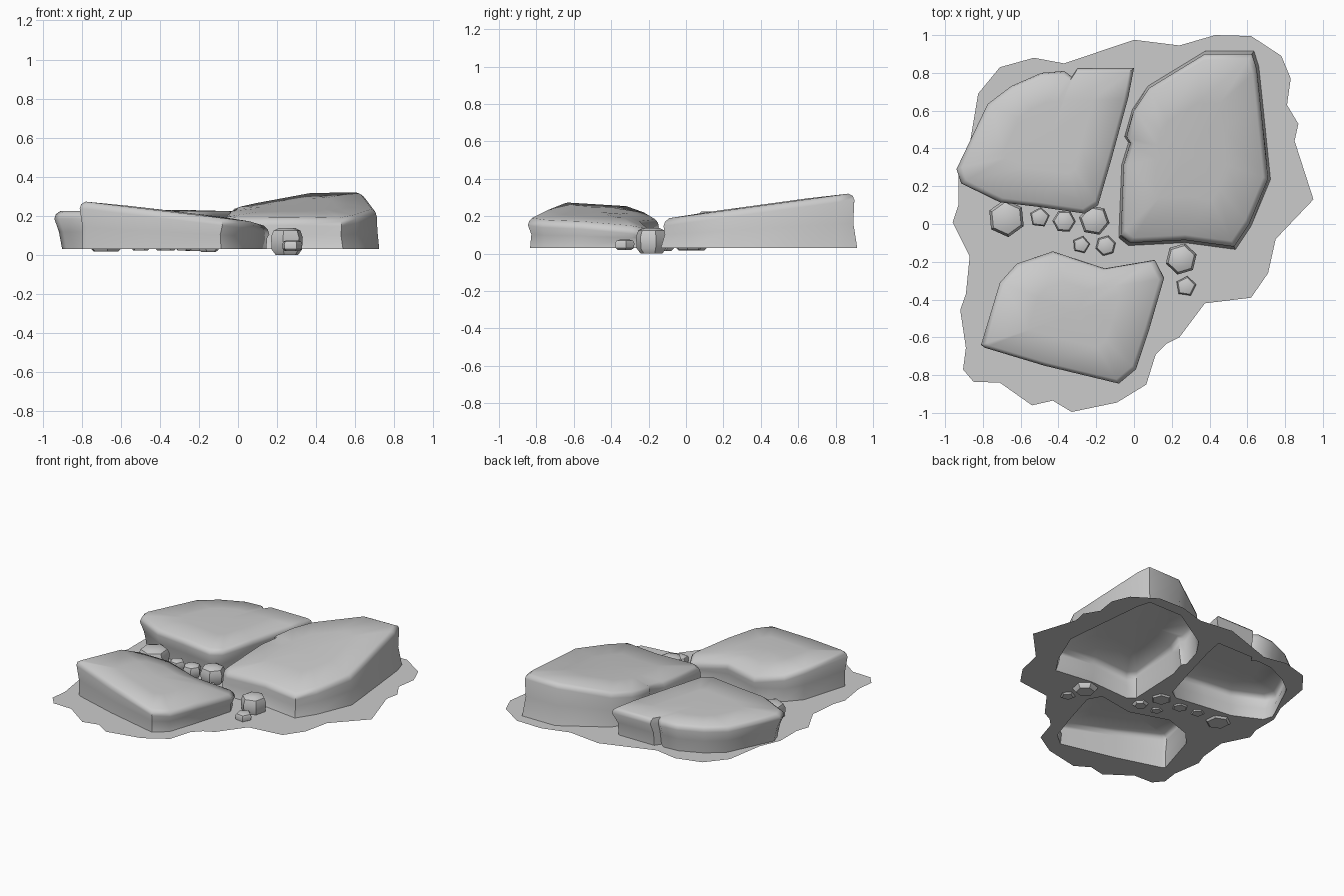
import bpy, bmesh, math, random
from mathutils import Vector

if "Cube" in bpy.data.objects:
    bpy.data.objects.remove(bpy.data.objects["Cube"])

random.seed(4)
GROUND_Z = 0.03

stone = bpy.data.materials.new("grey_stone")
stone.diffuse_color = (0.6, 0.6, 0.6, 1)
stone.use_nodes = True
stone.node_tree.nodes["Principled BSDF"].inputs["Base Color"].default_value = stone.diffuse_color


def finish(name, bm, angle):
    mesh = bpy.data.meshes.new(name)
    bm.to_mesh(mesh)
    bm.free()
    mesh.materials.append(stone)
    obj = bpy.data.objects.new(name, mesh)
    bpy.context.collection.objects.link(obj)
    bpy.ops.object.select_all(action='DESELECT')
    obj.select_set(True)
    bpy.context.view_layer.objects.active = obj
    bpy.ops.object.shade_smooth_by_angle(angle=math.radians(angle))


def bridge(bm, low, high):
    n = len(low)
    for i in range(n):
        j = (i + 1) % n
        bm.faces.new((low[i], low[j], high[j], high[i]))


def scaled(outline, s):
    c = sum((Vector(p) for p in outline), Vector((0, 0))) / len(outline)
    return [c + (Vector(p) - c) * s for p in outline]


def slab_rock(name, outline, base_scale, height):
    """Open-bottomed slab: base, wobbly side, shoulder, rim and sloping top."""
    bm = bmesh.new()

    def ring(points, z):
        return [bm.verts.new((p.x, p.y, z(p))) for p in points]

    sides = scaled(outline, (base_scale + 1) / 2)
    wob = scaled(outline, (base_scale + 1) / 2 - 0.035)
    sides = [p.lerp(q, random.random()) for p, q in zip(sides, wob)]
    rings = [
        ring(scaled(outline, base_scale), lambda p: GROUND_Z),
        ring(sides, lambda p: GROUND_Z + (height(p) - GROUND_Z) * 0.45),
        ring(scaled(outline, 1.0), lambda p: height(p) - 0.04),
        ring(scaled(outline, 0.985), lambda p: height(p) - 0.018),
        ring(scaled(outline, 0.94), lambda p: height(p) - 0.002),
        ring(scaled(outline, 0.5), lambda p: height(p) + 0.003),
    ]
    for low, high in zip(rings, rings[1:]):
        bridge(bm, low, high)
    mid = scaled(outline, 0)[0]
    top = bm.verts.new((mid.x, mid.y, height(mid) + 0.004))
    last = rings[-1]
    for i in range(len(last)):
        bm.faces.new((last[i], last[(i + 1) % len(last)], top))
    finish(name, bm, 50)


def pebble(name, x, y, r, bottom, top, sides):
    bm = bmesh.new()
    turn = random.uniform(0, math.tau)
    rings = []
    for s, t in ((0.7, 0), (0.95, 0.2), (1, 0.65), (0.85, 0.9), (0.5, 1)):
        rings.append([bm.verts.new((
            x + r * s * math.cos(turn + math.tau * i / sides),
            y + r * s * math.sin(turn + math.tau * i / sides),
            bottom + (top - bottom) * t)) for i in range(sides)])
    for low, high in zip(rings, rings[1:]):
        bridge(bm, low, high)
    bm.faces.new(rings[-1])
    bm.faces.new(rings[0][::-1])
    finish(name, bm, 40)


# Top outlines of the three slabs, with small notches where they are cracked
left_outline = [(-.94, .29), (-.775, .635), (-.65, .73), (-.49, .80), (-.37, .81),
                (-.33, .78), (-.30, .825), (0, .825), (-.03, .67), (-.12, .34),
                (-.19, .10), (-.26, .055), (-.5, .09), (-.71, .115), (-.915, .215)][::-1]
right_outline = [(-.07, -.06), (-.055, .315), (-.02, .43), (-.04, .46), (0, .6),
                 (.08, .72), (.375, .9), (.625, .9), (.65, .82), (.67, .63),
                 (.71, .24), (.61, 0), (.53, -.12), (.27, -.085), (-.02, -.1)][::-1]
front_outline = [(-.81, -.64), (-.71, -.31), (-.62, -.21), (-.43, -.145),
                 (-.155, -.235), (.11, -.19), (.16, -.285), (.08, -.56),
                 (.01, -.77), (-.08, -.845), (-.475, -.75), (-.79, -.655)][::-1]


def left_height(p):
    return 0.226


def right_height(p):
    drop = 0.06 * max(0, (0.4 - p.x) / 0.4) * min(1, max(0, p.y))
    return 0.19 + 0.137 * (p.y + 0.1) - drop


def front_height(p):
    return 0.275 - 0.12 * (p.x + 0.78) - 0.25 * max(0, p.y + 0.35)


slabs = [("left_slab", left_outline, 0.92, left_height),
         ("right_slab", right_outline, 1.03, right_height),
         ("front_slab", front_outline, 0.97, front_height)]
for slab in slabs:
    slab_rock(*slab)

# Flat ground sheet, open beneath the slabs
ground_outline = [
    (-.71, .83), (-.53, .88), (-.37, .85), (0, .975), (.24, .945), (.43, 1), (.62, .995),
    (.78, .89), (.83, .77), (.81, .63), (.87, .53), (.85, .44), (.95, .13), (.75, -.08),
    (.71, -.26), (.62, -.39), (.375, -.42), (.24, -.6), (.17, -.635), (.115, -.69),
    (.065, -.85), (-.09, -.945), (-.33, -.995), (-.43, -.935), (-.54, -.96), (-.71, -.84),
    (-.85, -.835), (-.905, -.77), (-.89, -.655), (-.92, -.455), (-.89, -.37),
    (-.87, -.17), (-.96, .01), (-.93, .1), (-.93, .28), (-.87, .42), (-.825, .69)]
bm = bmesh.new()
edges = []
for loop in [scaled(ground_outline, 1)] + [scaled(o, s) for _, o, s, _ in slabs]:
    verts = [bm.verts.new((p.x, p.y, GROUND_Z)) for p in loop]
    edges += [bm.edges.new((v, verts[i - 1])) for i, v in enumerate(verts)]
bmesh.ops.triangle_fill(bm, use_beauty=True, edges=edges, normal=(0, 0, 1))
for f in bm.faces:
    if f.normal.z < 0:
        f.normal_flip()
finish("ground_sheet", bm, 30)

# Pebbles in the gaps: x, y, radius, bottom, top, sides
pebbles = [(-.675, .03, .1, .018, .14, 6), (-.5, .035, .055, .022, .1, 5),
           (-.37, .015, .062, .022, .11, 6), (-.21, .02, .082, .02, .14, 6),
           (-.28, -.11, .047, .022, .075, 5), (-.15, -.115, .055, .015, .08, 6),
           (.25, -.185, .085, 0, .138, 6), (.275, -.33, .055, .02, .075, 5)]
for i, args in enumerate(pebbles):
    pebble(f"pebble_{i + 1}", *args)
